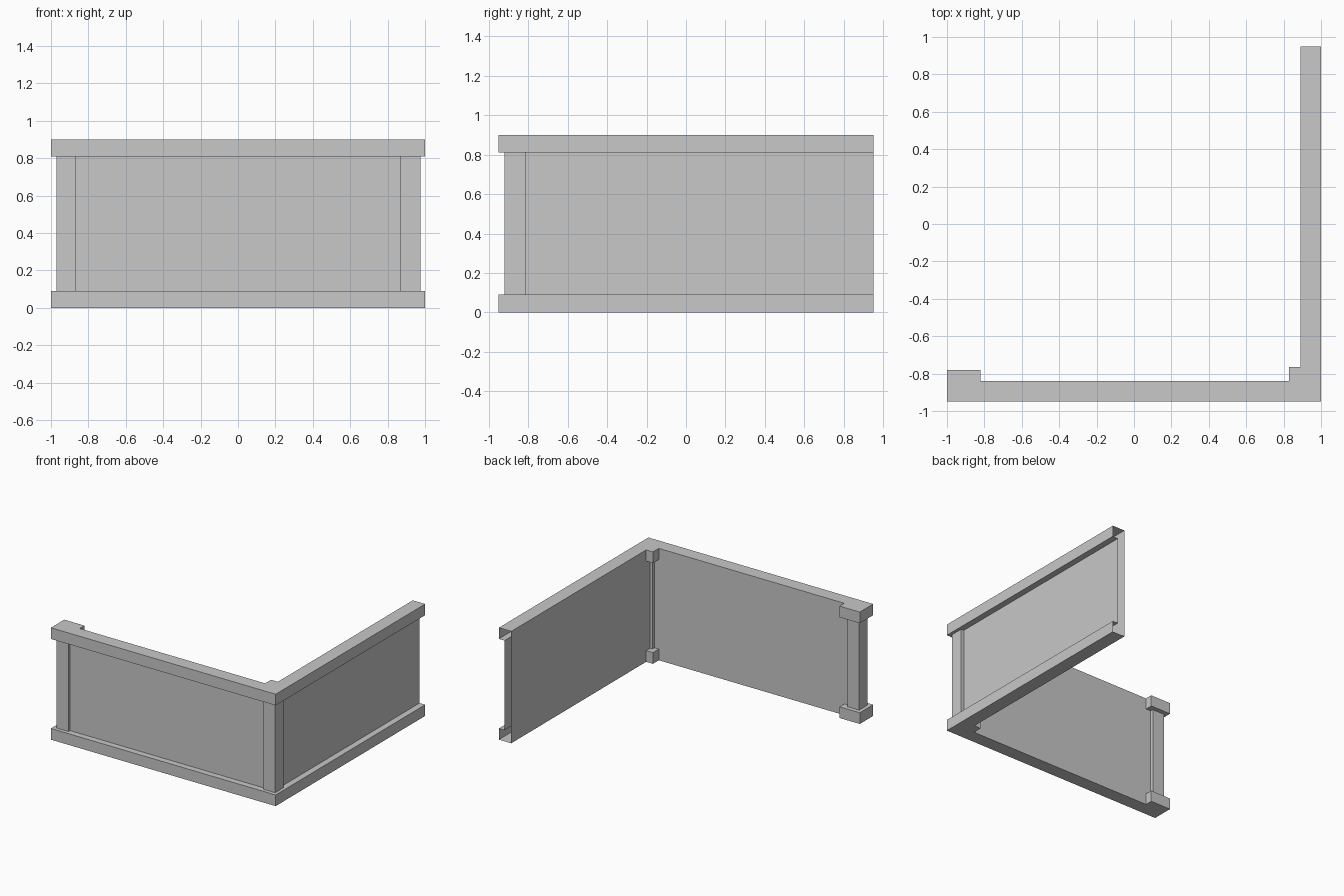
import bpy
import bmesh

if "Cube" in bpy.data.objects:
    bpy.data.objects.remove(bpy.data.objects["Cube"])

grey = bpy.data.materials.new("light_grey")
grey.diffuse_color = (0.58, 0.58, 0.58, 1.0)
grey.use_nodes = True
grey.node_tree.nodes["Principled BSDF"].inputs["Base Color"].default_value = grey.diffuse_color

# Plan outline (counter-clockwise): L-shaped wall with widened end and corner blocks
PLAN = [(1, .95), (.89, .95), (.89, -.765), (.83, -.765), (.83, -.84), (-.82, -.84),
        (-.82, -.78), (-1, -.78), (-1, -.95), (1, -.95)]
# Ledges where a rail sticks out past the hollow wall
LEDGE = [(-1, -.95), (1, -.95), (1, .95), (.95, .95), (.95, -.90), (-.87, -.90),
         (-.87, -.84), (-.82, -.84), (-.82, -.78), (-1, -.78)]
INNER_LEDGE = [(.83, -.84), (.89, -.84), (.89, -.765), (.83, -.765)]
RAIL_H, TOP = .09, .90


def flat(bm, pts, z, up=True):
    """Horizontal face from counter-clockwise plan points."""
    verts = [bm.verts.new((x, y, z)) for x, y in pts]
    bm.faces.new(verts if up else verts[::-1])


def walls(bm, path, z0, z1):
    """Vertical sheets along a plan path."""
    low = [bm.verts.new((x, y, z0)) for x, y in path]
    high = [bm.verts.new((x, y, z1)) for x, y in path]
    for i in range(len(path) - 1):
        bm.faces.new((low[i], low[i + 1], high[i + 1], high[i]))


def finish(name, bm):
    bmesh.ops.remove_doubles(bm, verts=bm.verts, dist=1e-4)
    mesh = bpy.data.meshes.new(name)
    bm.to_mesh(mesh)
    bm.free()
    mesh.materials.append(grey)
    bpy.context.collection.objects.link(bpy.data.objects.new(name, mesh))


# Bottom and top rails, open at the far end of the side wall
for name, z0, z1, top in (("bottom_rail", 0, RAIL_H, False),
                          ("top_rail", TOP - RAIL_H, TOP, True)):
    bm = bmesh.new()
    walls(bm, PLAN[1:] + PLAN[:1], z0, z1)
    flat(bm, PLAN, z1 if top else z0, up=top)
    for ledge in (LEDGE, INNER_LEDGE):
        flat(bm, ledge, z0 if top else z1, up=not top)
    finish(name, bm)

# Hollow wall panels: recessed outer sheet and flush inner sheet
for name, path in (("outer_panel", [(-.87, -.90), (.95, -.90), (.95, .95)]),
                   ("inner_panel", [(.89, .95), (.89, -.84), (-.87, -.84)])):
    bm = bmesh.new()
    walls(bm, path, RAIL_H, TOP - RAIL_H)
    finish(name, bm)

# Square posts at the free end and the corner
for name, x0, x1 in (("end_post", -.97, -.865), ("corner_post", .87, .975)):
    bm = bmesh.new()
    square = [(x0, -.92), (x1, -.92), (x1, -.815), (x0, -.815)]
    walls(bm, square + square[:1], RAIL_H, TOP - RAIL_H)
    finish(name, bm)
